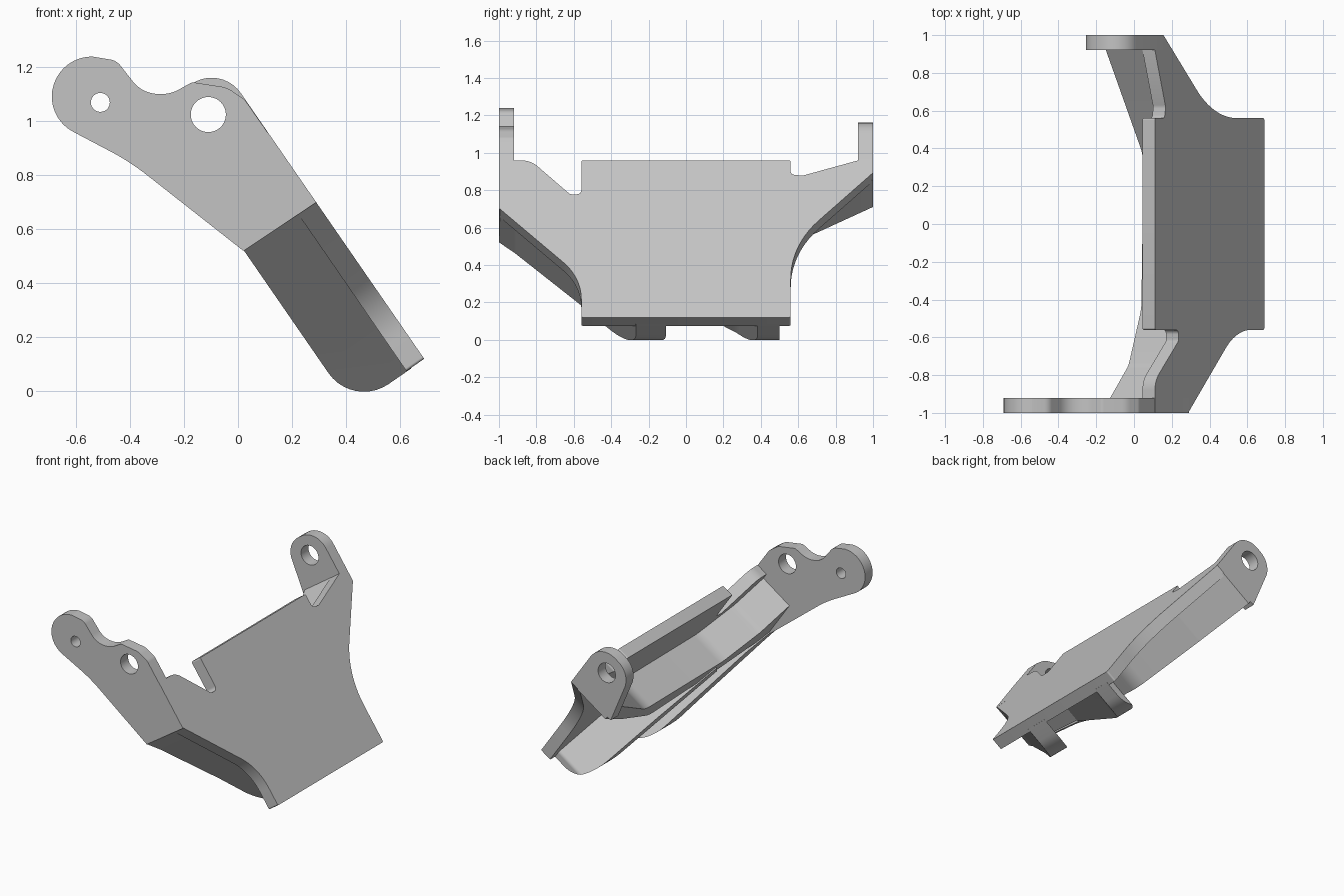
import bpy, bmesh, math
from mathutils import Vector

if "Cube" in bpy.data.objects:
    bpy.data.objects.remove(bpy.data.objects["Cube"], do_unlink=True)

grey = bpy.data.materials.new("plain_grey")
grey.use_nodes = True
GREY = (0.55, 0.55, 0.55, 1)
grey.diffuse_color = GREY
grey.node_tree.nodes["Principled BSDF"].inputs["Base Color"].default_value = GREY

# Slanted frame: s climbs the plate, t goes into its underside
FOOT = Vector((0.69, 0, 0.12))
UP = Vector((-0.568, 0, 0.823))
IN = Vector((-0.823, 0, -0.568))
Y = Vector((0, 1, 0))


def on_plate(a, b, h):      # outline (s, y), raised along t
    return FOOT + UP * a + Y * b + IN * h


def on_side(a, b, h):       # outline (s, t), raised along y
    return FOOT + UP * a + IN * b + Y * h


def on_front(a, b, h):      # outline (x, z), raised along y
    return Vector((a, h, b))


def rounded(corners, steps=10):
    """Polygon whose corners (a, b, radius) are filleted."""
    out = []
    n = len(corners)
    for i, c in enumerate(corners):
        p = Vector(c[:2])
        r = c[2] if len(c) > 2 else 0
        if r == 0:
            out.append(p)
            continue
        u = (Vector(corners[i - 1][:2]) - p).normalized()
        v = (Vector(corners[(i + 1) % n][:2]) - p).normalized()
        half = u.angle(v) / 2
        centre = p + (u + v).normalized() * (r / math.sin(half))
        start = p + u * (r / math.tan(half)) - centre
        end = p + v * (r / math.tan(half)) - centre
        turn = math.atan2(start.x * end.y - start.y * end.x, start.dot(end))
        for k in range(steps + 1):
            w = turn * k / steps
            out.append(centre + Vector((start.x * math.cos(w) - start.y * math.sin(w),
                                        start.x * math.sin(w) + start.y * math.cos(w))))
    return out


def prism(name, corners, frame, h0, h1):
    bm = bmesh.new()
    pts = rounded(corners)
    low = [bm.verts.new(frame(p.x, p.y, h0)) for p in pts]
    high = [bm.verts.new(frame(p.x, p.y, h1)) for p in pts]
    bm.faces.new(low)
    bm.faces.new(high)
    for i in range(len(pts)):
        j = (i + 1) % len(pts)
        bm.faces.new((low[i], low[j], high[j], high[i]))
    bmesh.ops.recalc_face_normals(bm, faces=bm.faces)
    mesh = bpy.data.meshes.new(name)
    bm.to_mesh(mesh)
    bm.free()
    mesh.materials.append(grey)
    ob = bpy.data.objects.new(name, mesh)
    bpy.context.collection.objects.link(ob)
    return ob


def activate(ob):
    bpy.ops.object.select_all(action='DESELECT')
    ob.select_set(True)
    bpy.context.view_layer.objects.active = ob


def cut(ob, tool, operation):
    mod = ob.modifiers.new("cut", 'BOOLEAN')
    mod.object = tool
    mod.operation = operation
    mod.solver = 'EXACT'
    activate(ob)
    bpy.ops.object.modifier_apply(modifier=mod.name)
    bpy.data.objects.remove(tool, do_unlink=True)


def drill(ob, x, z, r, y):
    box = [(x - r, z - r, r * 0.999), (x + r, z - r, r * 0.999),
           (x + r, z + r, r * 0.999), (x - r, z + r, r * 0.999)]
    cut(ob, prism("drill", box, on_front, y - 0.2, y + 0.2), 'DIFFERENCE')


# Main slanted plate with notches at its upper corners
plate = prism("main_plate", [
    (0, -0.56, 0.01), (0, 0.56, 0.01), (0.47, 0.56, 0.55), (0.94, 1),
    (1.02, 1), (1.02, 0.92), (0.92, 0.62, 0.04), (0.93, 0.56, 0.02),
    (1.02, 0.56, 0.01), (1.02, -0.56, 0.01), (0.8, -0.56, 0.025),
    (0.8, -0.62, 0.025), (1.02, -0.83, 0.12), (1.02, -1), (0.71, -1),
    (0.26, -0.56, 0.34)], on_plate, 0, 0.08)

# Front flange with a long two-hole ear
front_flange = prism("front_flange", [
    (0.29, 0.70), (0.025, 1.08, 0.05), (-0.04, 1.125, 0.1), (-0.17, 1.145, 0.03),
    (-0.26, 1.095, 0.14), (-0.36, 1.11, 0.12), (-0.45, 1.225, 0.06), (-0.54, 1.24),
    (-0.69, 1.24, 0.149), (-0.69, 1.003, 0.149), (-0.40, 0.85, 0.9), (0.02, 0.52)],
    on_front, -1, -0.92)
drill(front_flange, -0.51, 1.07, 0.035, -0.96)
drill(front_flange, -0.11, 1.025, 0.065, -0.96)

# Rear flange with a single round ear
rear_flange = prism("rear_flange", [
    (0.94, 0), (1.328, 0, 0.132), (1.328, 0.268, 0.132), (0.96, 0.345)],
    on_side, 0.92, 1)
drill(rear_flange, -0.11, 1.025, 0.065, 0.96)

# Cross web under the plate, sweeping up to both flanges
web = prism("cross_web", [
    (0.935, 1), (0.74, 0.65, 0.1), (0.52, 0.2, 0.2), (0.6, -0.45, 0.2),
    (0.66, -0.75, 0.1), (0.7, -0.96), (1.02, -0.96), (0.81, -0.75, 0.1),
    (0.69, -0.45, 0.2), (0.67, 0.36, 0.2), (1.02, 0.92), (1.02, 1)],
    on_plate, 0.06, 0.315)

# Slanting walls that run down to the two rounded feet
walls = {
    "front_wall": [(0.71, -1), (0.64, -0.915, 0.1), (0.3, -0.56), (-0.02, -0.25),
                   (-0.02, -0.09), (0.14, -0.24, 0.1), (0.62, -0.74), (0.71, -0.9)],
    "rear_foot_wall": [(-0.02, 0.5), (0.05, 0.5, 0.03), (0.4, 0.02), (0.66, -0.4),
                       (0.6, -0.45), (0.3, 0), (0.12, 0.27, 0.2), (-0.02, 0.4)],
}
parts = [plate, front_flange, rear_flange, web]
for name, outline in walls.items():
    wall = prism(name, outline, on_plate, 0.06, 0.4)
    side = prism("side_shape", [(-0.002, 0.02), (-0.002, 0.322, 0.16),
                                (1.3, 0.322), (1.3, 0.02)], on_side, -1.2, 1.2)
    cut(wall, side, 'INTERSECT')
    parts.append(wall)

for ob in parts:
    activate(ob)
    bpy.ops.object.shade_smooth_by_angle(angle=math.radians(30))
